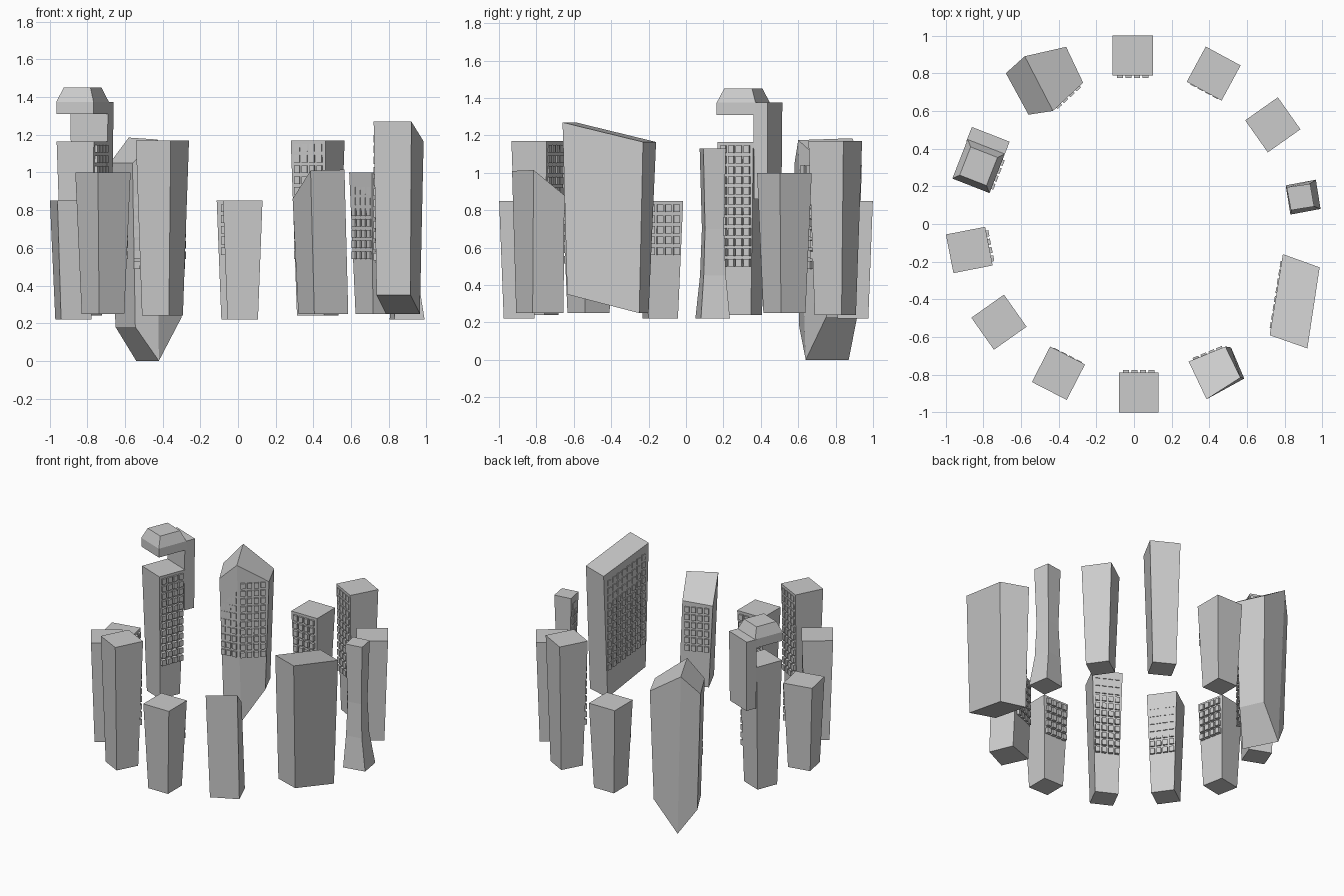
import bpy, bmesh, math
from mathutils import Vector

if "Cube" in bpy.data.objects:
    bpy.data.objects.remove(bpy.data.objects["Cube"])


def mesh_object(name, verts, faces):
    me = bpy.data.meshes.new(name)
    bm = bmesh.new()
    vs = [bm.verts.new(v) for v in verts]
    for f in faces:
        bm.faces.new([vs[i] for i in f])
    bmesh.ops.recalc_face_normals(bm, faces=bm.faces)
    bm.to_mesh(me)
    bm.free()
    ob = bpy.data.objects.new(name, me)
    bpy.context.collection.objects.link(ob)
    return ob


def loft(name, rings):
    """Closed solid through rings of equal length."""
    n = len(rings[0])
    verts = [p for r in rings for p in r]
    faces = [list(range(n)), list(range(len(verts) - n, len(verts)))]
    for k in range(len(rings) - 1):
        for i in range(n):
            j = (i + 1) % n
            faces.append([k * n + i, k * n + j, k * n + n + j, k * n + n + i])
    return mesh_object(name, verts, faces)


def outward(p, q):
    """Unit direction square to edge p-q, away from the ring's centre."""
    p, q = Vector(p), Vector(q)
    d = (q - p).normalized()
    n = Vector((-d.y, d.x))
    return n if n.dot(p + q) > 0 else -n


def quad(p, q, depth, t0=0.0, t1=1.0):
    p, q = Vector(p), Vector(q)
    o = outward(p, q) * depth
    a, b = p.lerp(q, t0), p.lerp(q, t1)
    return [a, b, b + o, a + o]


def ring(pts, z, scale=1.0):
    c = sum(pts, Vector((0, 0))) / len(pts)
    return [(*(c + (v - c) * scale), z) for v in pts]


BOX = [(0, 1, 2, 3), (4, 5, 6, 7), (0, 1, 5, 4), (1, 2, 6, 5), (2, 3, 7, 6), (3, 0, 4, 7)]


def windows(name, p, q, cols, rows, ztop, step=0.057, proud=0.012, pitch=0.045, slope=0.0):
    """Grid of small blocks standing proud of the inner wall p-q."""
    p, q = Vector(p), Vector(q)
    d = (q - p).normalized()
    o = outward(p, q)
    mid = (p + q) / 2
    verts, faces = [], []
    for c in range(cols):
        u = (c - (cols - 1) / 2) * pitch
        for r in range(rows):
            z = ztop - r * step + slope * u
            base = len(verts)
            for off in (-proud, 0.045):
                for du, dz in ((-.016, 0), (.016, 0), (.016, -.04), (-.016, -.04)):
                    verts.append((*(mid + d * (u + du) + o * off), z + dz))
            faces += [[base + i for i in f] for f in BOX]
    mesh_object(name, verts, faces)


# Plain tapered towers: inner top edge, bottom z, top z, window rows, window relief
plain = [
    ("north", (-.113, .787), (.10, .787), .22, .85, 5, .013),
    ("north_east", (.28, .755), (.465, .655), .24, 1.17, 11, .004),
    ("east_north", (.59, .55), (.71, .38), .25, 1.0, 8, -.002),
    ("south", (-.08, -.787), (.13, -.787), .22, .85, 5, .013),
    ("south_west", (-.445, -.65), (-.26, -.745), .24, 1.17, 11, .004),
    ("west_south", (-.69, -.375), (-.57, -.545), .25, 1.0, 8, -.002),
    ("west", (-.79, -.015), (-.75, -.22), .22, .85, 5, .013),
]
for name, p, q, z0, z1, rows, proud in plain:
    base = quad(p, q, .212)
    loft(name + "_tower", [ring(base, z0, .77), ring(base, z1)])
    windows(name + "_windows", p, q, 4, rows, z1 - .02, proud=proud)

# Waisted tower with a flared foot
foot = [Vector(v) for v in ((.805, .205), (.83, .05), (.99, .08), (.965, .235))]
neck = [Vector(v) for v in ((.822, .187), (.843, .085), (.943, .102), (.924, .203))]
head = [Vector(v) for v in ((.81, .195), (.833, .073), (.956, .093), (.935, .213))]
loft("waisted_tower", [ring(foot, .22), ring(neck, .45, 1.17), ring(neck, .7), ring(head, 1.13)])
windows("waisted_windows", (.817, .19), (.84, .08), 2, 10, 1.08, proud=.008, pitch=.042)

# Wide tower with slanted roof and slanted underside
loft("wide_tower", [
    [(.785, -.20, .25), (.735, -.575, .35), (.915, -.635, .35), (.965, -.25, .25)],
    [(.79, -.16, 1.165), (.72, -.59, 1.27), (.92, -.66, 1.27), (.985, -.23, 1.165)]])
windows("wide_windows", (.79, -.16), (.72, -.59), 8, 12, 1.16, proud=.006, slope=.24, pitch=.047)

# Tower with roof sloping down towards the centre
loft("sloped_tower", [
    [(.32, -.725, .25), (.515, -.655, .25), (.585, -.82, .25), (.405, -.908, .25)],
    [(.29, -.73, .86), (.485, -.65, .88), (.565, -.815, 1.015), (.385, -.93, 1.01)]])
windows("sloped_windows", (.295, -.73), (.49, -.65), 4, 6, .84)

# Hooked tower: body, side arm and overhanging cap
p, q = (-.765, .168), (-.69, .36)
body = quad(p, q, .212)
loft("hook_body", [ring(body, .24, .77), ring(body, 1.165)])
windows("hook_windows", p, q, 4, 12, 1.145, step=.055)
arm = quad(p, q, .215, 1.0, 1.40)
loft("hook_arm", [ring(arm, .86, .94), ring(arm, 1.375)])
cap = quad(p, q, .212, -.02, 1.06)
loft("hook_cap", [ring(cap, 1.31), ring(cap, 1.375), ring(cap, 1.45, .72)])

# Ridged tower: creased walls, gabled top and keel-like bottom
inner = [(-.545, .605, .18), (-.42, .64, 0), (-.30, .75, .23),
         (-.27, .75, 1.04), (-.43, .60, 1.175), (-.56, .58, 1.05)]
outer = [(-.65, .795, .18), (-.54, .87, 0), (-.375, .915, .23),
         (-.36, .94, 1.04), (-.58, .89, 1.185), (-.68, .80, 1.05)]
faces = [[i, (i + 1) % 6, (i + 1) % 6 + 6, i + 6] for i in range(6)]
for k in (0, 6):
    faces += [[k, k + 1, k + 4, k + 5], [k + 1, k + 2, k + 3, k + 4]]
mesh_object("ridged_tower", inner + outer, faces)
windows("ridged_windows_left", (-.56, .585), (-.43, .605), 3, 10, 1.04, proud=.0, pitch=.042)
windows("ridged_windows_right", (-.43, .60), (-.27, .75), 4, 10, 1.04, proud=.01, pitch=.046)
